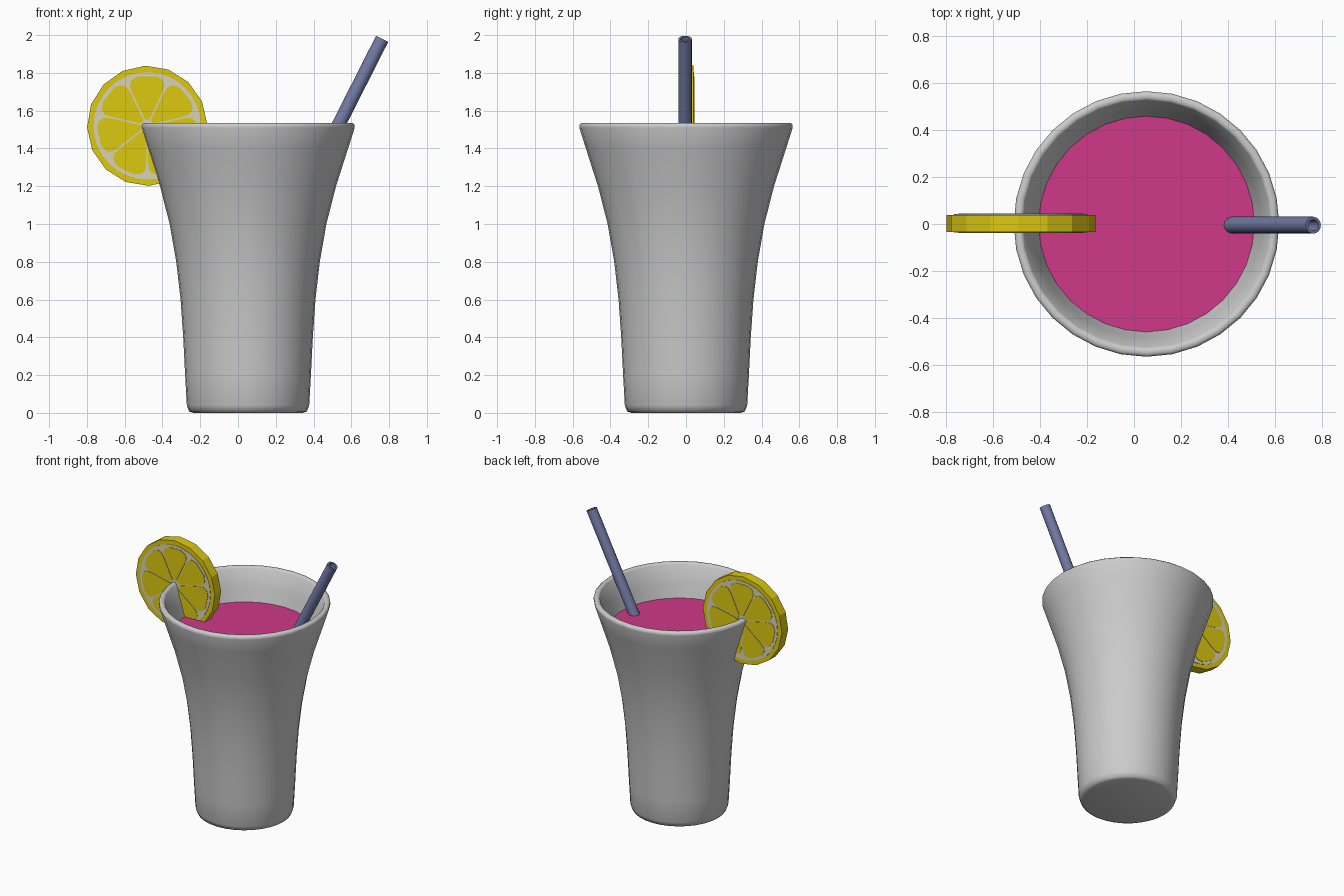
import bpy, bmesh, math
from mathutils import Vector

if "Cube" in bpy.data.objects:
    bpy.data.objects.remove(bpy.data.objects["Cube"])

GX = 0.053                            # glass axis x
LC = Vector((-0.481, 0.003, 1.52))    # lemon slice centre


def material(name, rgb):
    m = bpy.data.materials.new(name)
    m.diffuse_color = (*rgb, 1)
    m.use_nodes = True
    m.node_tree.nodes["Principled BSDF"].inputs["Base Color"].default_value = m.diffuse_color
    return m


glass_mat = material("glass_grey", (0.6, 0.6, 0.6))
drink_mat = material("drink_pink", (0.62, 0.04, 0.25))
straw_mat = material("straw_blue", (0.17, 0.20, 0.38))
rind_mat = material("lemon_yellow", (0.72, 0.58, 0.005))
pith_mat = material("pith_cream", (0.68, 0.65, 0.48))


def finish(name, bm, mat, angle):
    bmesh.ops.remove_doubles(bm, verts=bm.verts, dist=1e-5)
    bmesh.ops.recalc_face_normals(bm, faces=bm.faces)
    me = bpy.data.meshes.new(name)
    bm.to_mesh(me)
    bm.free()
    me.materials.append(mat)
    ob = bpy.data.objects.new(name, me)
    bpy.context.collection.objects.link(ob)
    bpy.ops.object.select_all(action='DESELECT')
    ob.select_set(True)
    bpy.context.view_layer.objects.active = ob
    bpy.ops.object.shade_smooth_by_angle(angle=math.radians(angle))
    return ob


def lathe(name, profile, sides, mat, closed=False, angle=40):
    """Spin an (r, z) profile around z."""
    bm = bmesh.new()
    vs = [bm.verts.new((r, 0, z)) for r, z in profile]
    pairs = list(zip(vs, vs[1:])) + ([(vs[-1], vs[0])] if closed else [])
    es = [bm.edges.new(p) for p in pairs]
    bmesh.ops.spin(bm, geom=vs + es, cent=(0, 0, 0), axis=(0, 0, 1),
                   angle=math.tau, steps=sides, use_duplicate=False)
    return finish(name, bm, mat, angle)


def prism(bm, polar, y0, y1):
    """Extrude an (r, angle) outline in the xz plane from y0 to y1."""
    pts = [(r * math.cos(a), r * math.sin(a)) for r, a in polar]
    rings = [[bm.verts.new((LC.x + x, LC.y + y, LC.z + z)) for x, z in pts]
             for y in (y0, y1)]
    for ring in rings:
        bm.faces.new(ring)
    for i in range(len(pts)):
        j = (i + 1) % len(pts)
        bm.faces.new((rings[0][i], rings[0][j], rings[1][j], rings[1][i]))


# Flared tumbler: outer wall, rounded rim, inner wall
outer = [(0, 0), (0.29, 0), (0.312, 0.008), (0.324, 0.04), (0.333, 0.2),
         (0.343, 0.4), (0.357, 0.6), (0.380, 0.8), (0.415, 1.0),
         (0.466, 1.2), (0.530, 1.4), (0.565, 1.51)]
rim = [(0.565, 1.525), (0.555, 1.535), (0.535, 1.535), (0.526, 1.525)]
inner = [(0.487, 1.4), (0.425, 1.2), (0.374, 1.0), (0.340, 0.8),
         (0.316, 0.6), (0.302, 0.4), (0.292, 0.2), (0.28, 0.07), (0, 0.07)]
glass = lathe("glass", outer + rim + inner, 32, glass_mat, angle=60)
glass.location.x = GX

# Drink filling the tumbler, sides buried in the wall
drink = lathe("drink", [(0, 0.05), (0.29, 0.05), (0.31, 0.4), (0.35, 0.8),
                        (0.385, 1.0), (0.435, 1.2), (0.468, 1.31), (0, 1.31)],
              32, drink_mat)
drink.location.x = GX

# Hollow straw leaning to the right
top, bottom = Vector((0.763, -0.005, 1.98)), Vector((-0.19, -0.005, 0.1))
axis = top - bottom
L = axis.length
straw = lathe("straw", [(0.036, 0), (0.036, L), (0.024, L), (0.024, 0)],
              16, straw_mat, closed=True)
straw.location = bottom
straw.rotation_euler = (0, math.atan2(axis.x, axis.z), 0)

# Lemon slice on the rim
bm = bmesh.new()
prism(bm, [(0.318, math.tau * i / 16 + 0.03) for i in range(16)], -0.036, 0.036)
finish("lemon_slice", bm, rind_mat, 20)

# Pith plates on both faces of the slice
bm = bmesh.new()
for s in (-1, 1):
    prism(bm, [(0.284, math.tau * i / 32) for i in range(32)], s * 0.034, s * 0.039)
finish("lemon_pith", bm, pith_mat, 20)

# Seven rounded pulp segments on each face
half = [(0.035, 0.72), (0.19, 0.95), (0.232, 0.91), (0.255, 0.74), (0.266, 0.4)]
outline = half + [(r, -f) for r, f in reversed(half)]
bm = bmesh.new()
for s in (-1, 1):
    for k in range(7):
        mid = math.pi / 2 + math.tau * k / 7
        prism(bm, [(r, mid + f * math.pi / 7) for r, f in outline],
              s * 0.037, s * 0.042)
finish("lemon_segments", bm, rind_mat, 20)
